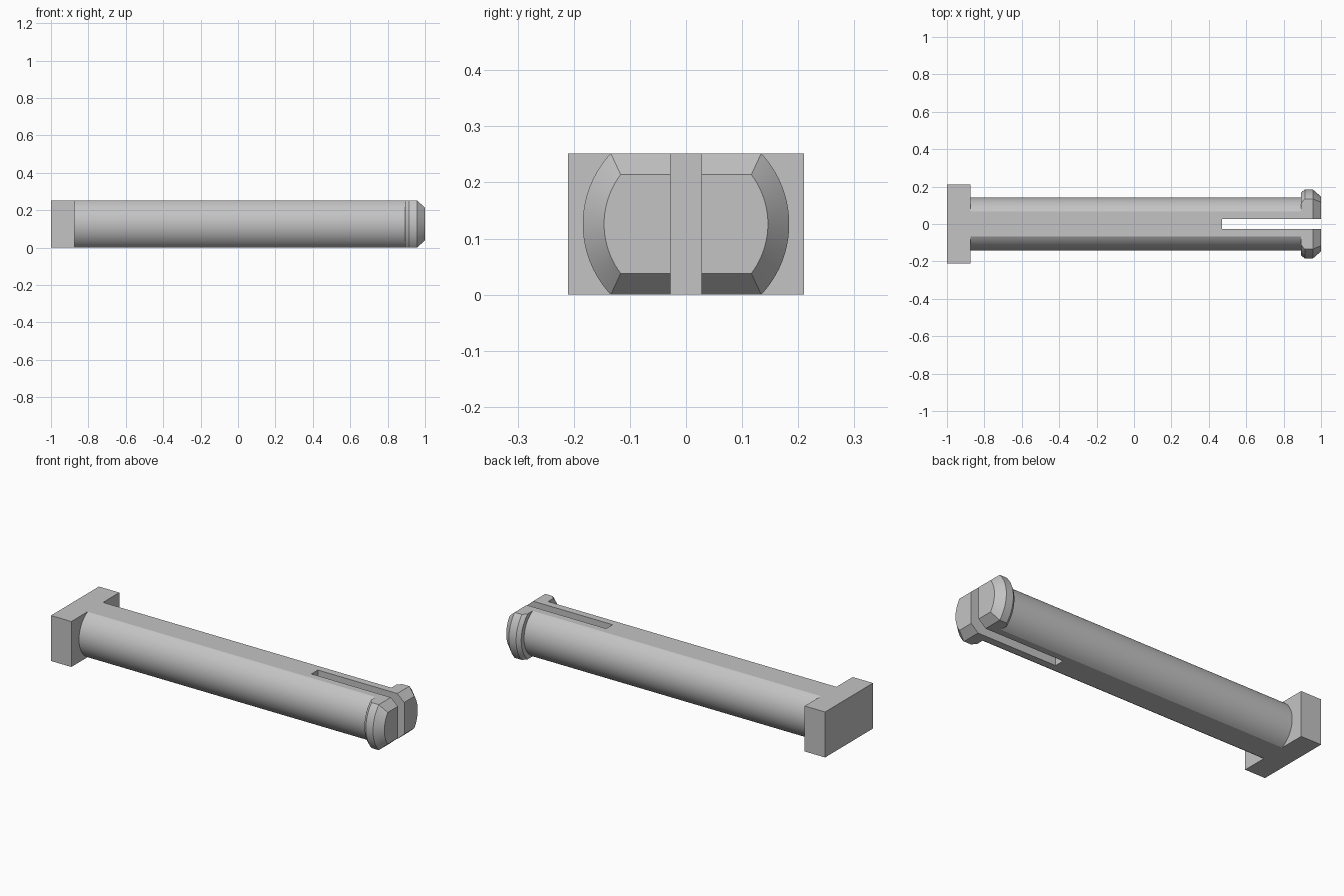
import bpy, bmesh, math

if "Cube" in bpy.data.objects:
    bpy.data.objects.remove(bpy.data.objects["Cube"])

HALF = 0.126      # half of the pin's height
SLOT = 0.028      # half of the slot's width
STEPS = 24        # segments on each rounded side

grey = bpy.data.materials.new("light grey plastic")
grey.diffuse_color = (0.55, 0.55, 0.55, 1)
grey.use_nodes = True
grey.node_tree.nodes["Principled BSDF"].inputs["Base Color"].default_value = (0.55, 0.55, 0.55, 1)


def add_object(name, bm):
    bmesh.ops.recalc_face_normals(bm, faces=bm.faces)
    mesh = bpy.data.meshes.new(name)
    bm.to_mesh(mesh)
    bm.free()
    mesh.materials.append(grey)
    obj = bpy.data.objects.new(name, mesh)
    bpy.context.collection.objects.link(obj)
    return obj


def box(name, x0, x1, half_y, z0, z1):
    bm = bmesh.new()
    bmesh.ops.create_cube(bm, size=1)
    for v in bm.verts:
        v.co = ((x0 + x1) / 2 + v.co.x * (x1 - x0), v.co.y * 2 * half_y,
                (z0 + z1) / 2 + v.co.z * (z1 - z0))
    return add_object(name, bm)


def flattened_loft(name, sections):
    """Loft circles cut flat above and below; sections are (x, radius, half height)."""
    bm = bmesh.new()
    rings = []
    for x, r, h in sections:
        a = math.asin(h / r)
        angles = [-a + 2 * a * i / STEPS for i in range(STEPS + 1)]
        angles += [t + math.pi for t in angles]
        rings.append([bm.verts.new((x, r * math.cos(t), HALF + r * math.sin(t))) for t in angles])
    for lower, upper in zip(rings, rings[1:]):
        for i in range(len(lower)):
            j = (i + 1) % len(lower)
            bm.faces.new((lower[i], lower[j], upper[j], upper[i]))
    bm.faces.new(rings[0])
    bm.faces.new(rings[-1])
    return add_object(name, bm)


# Rectangular head, flat-sided shaft and chamfered snap tip
box("head_block", -1, -0.875, 0.21, 0, 2 * HALF)
shaft = flattened_loft("shaft", [(-0.875, 0.143, HALF), (0.893, 0.143, HALF)])
tip = flattened_loft("snap_tip", [(0.893, 0.168, HALF), (0.913, 0.184, HALF),
                                  (0.957, 0.184, HALF), (1, 0.146, 0.088)])

# Slot splitting the tip and the end of the shaft into two prongs
cutter = box("slot_cutter", 0.47, 1.1, SLOT, -0.1, 0.4)
cutter.hide_render = True
for obj in (shaft, tip):
    bpy.ops.object.select_all(action="DESELECT")
    obj.select_set(True)
    bpy.context.view_layer.objects.active = obj
    cut = obj.modifiers.new("slot", "BOOLEAN")
    cut.operation = "DIFFERENCE"
    cut.solver = "EXACT"
    cut.object = cutter
    bpy.ops.object.modifier_apply(modifier=cut.name)
    bpy.ops.object.shade_smooth_by_angle(angle=math.radians(20))
bpy.data.objects.remove(cutter)
